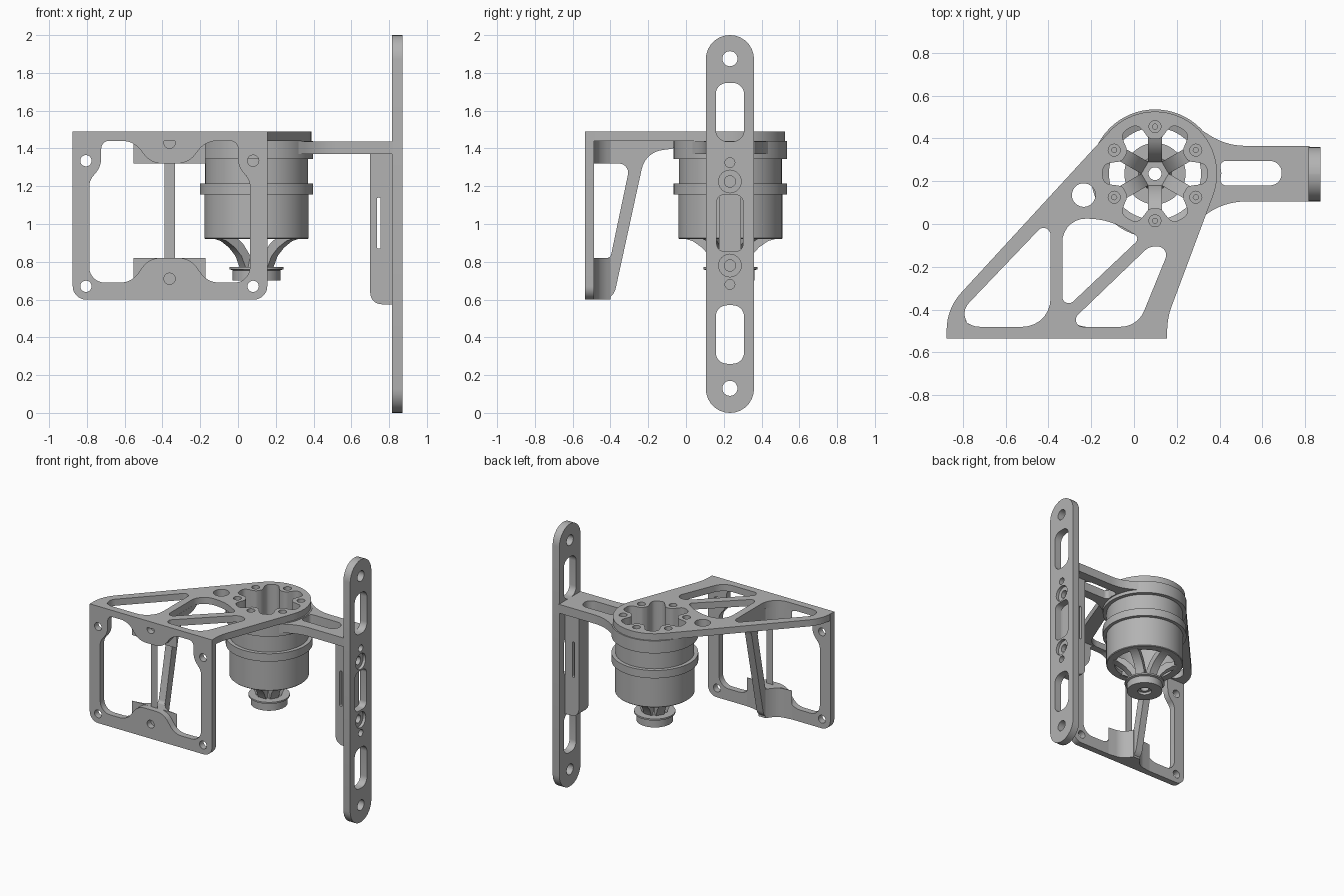
import bpy, bmesh
from math import sin, cos, tanh, pi, radians
from mathutils import Matrix, Vector

if "Cube" in bpy.data.objects:
    bpy.data.objects.remove(bpy.data.objects["Cube"], do_unlink=True)

grey = bpy.data.materials.new("machined grey")
grey.use_nodes = True
grey.diffuse_color = (0.45, 0.45, 0.45, 1)
grey.node_tree.nodes["Principled BSDF"].inputs["Base Color"].default_value = grey.diffuse_color

CX, CY = 0.098, 0.235   # motor axis
PLANES = {"xy": ((1, 0, 0), (0, 1, 0), (0, 0, 1)),
          "xz": ((1, 0, 0), (0, 0, 1), (0, -1, 0)),
          "yz": ((0, 1, 0), (0, 0, 1), (1, 0, 0))}


def finish(name, bm):
    bmesh.ops.remove_doubles(bm, verts=bm.verts, dist=0.0002)
    bmesh.ops.recalc_face_normals(bm, faces=bm.faces)
    mesh = bpy.data.meshes.new(name)
    bm.to_mesh(mesh)
    bm.free()
    mesh.materials.append(grey)
    mesh.polygons.foreach_set("use_smooth", [True] * len(mesh.polygons))
    mesh.set_sharp_from_angle(angle=radians(32))
    obj = bpy.data.objects.new(name, mesh)
    bpy.context.collection.objects.link(obj)
    return obj


def rounded(pts, steps=7):
    """Closed outline; an optional third value is how far a corner is trimmed."""
    out = []
    for i, p in enumerate(pts):
        c = Vector(p[:2])
        if len(p) < 3:
            out.append(c)
            continue
        to_prev = (Vector(pts[i - 1][:2]) - c).normalized()
        to_next = (Vector(pts[(i + 1) % len(pts)][:2]) - c).normalized()
        a, b = c + to_prev * p[2], c + to_next * p[2]
        w = sin(to_prev.angle(to_next) / 2)
        for k in range(steps + 1):
            t = k / steps
            u, v, s = (1 - t) ** 2, 2 * t * (1 - t) * w, t * t
            out.append((a * u + c * v + b * s) / (u + v + s))
    return [p for i, p in enumerate(out) if (p - out[i - 1]).length > 0.0005]


def circle(x, y, r, n=32):
    return [Vector((x + r * cos(2 * pi * k / n), y + r * sin(2 * pi * k / n))) for k in range(n)]


def slot(x0, x1, y0, y1, r):
    return rounded([(x0, y0, r), (x1, y0, r), (x1, y1, r), (x0, y1, r)])


def slab(name, plane, low, high, outline, holes=()):
    """Extrude an outline with holes between two positions along the plane's normal."""
    curve = bpy.data.curves.new(name, "CURVE")
    curve.dimensions, curve.fill_mode = "2D", "BOTH"
    curve.extrude = abs(high - low) / 2
    for loop in (outline, *holes):
        spline = curve.splines.new("POLY")
        spline.points.add(len(loop) - 1)
        for pt, co in zip(spline.points, loop):
            pt.co = (co[0], co[1], 0, 1)
        spline.use_cyclic_u = True
    temp = bpy.data.objects.new(name + "_outline", curve)
    bpy.context.collection.objects.link(temp)
    bpy.context.view_layer.update()
    mesh = bpy.data.meshes.new_from_object(temp.evaluated_get(bpy.context.evaluated_depsgraph_get()))
    bpy.data.objects.remove(temp, do_unlink=True)
    bpy.data.curves.remove(curve)
    bm = bmesh.new()
    bm.from_mesh(mesh)
    bpy.data.meshes.remove(mesh)
    axes = Matrix(PLANES[plane]).transposed()
    shift = Vector([abs(c) * (low + high) / 2 for c in PLANES[plane][2]])
    bm.transform(Matrix.Translation(shift) @ axes.to_4x4())
    return finish(name, bm)


def lathe(name, profile, n=64):
    """Closed radius-height profile turned about the motor axis."""
    bm = bmesh.new()
    rings = [[bm.verts.new((CX + r * cos(2 * pi * k / n), CY + r * sin(2 * pi * k / n), z))
              for r, z in profile] for k in range(n)]
    m = len(profile)
    for k in range(n):
        a, b = rings[k], rings[(k + 1) % n]
        for j in range(m):
            bm.faces.new((a[j], b[j], b[(j + 1) % m], a[(j + 1) % m]))
    return finish(name, bm)


# Six-lobed opening and the screw ring around it
flower = []
for k in range(120):
    ang = 2 * pi * k / 120
    r = 0.203 + 0.043 * tanh(2 * cos(6 * ang))
    flower.append(Vector((CX + r * cos(ang), CY + r * sin(ang))))
screws = [circle(CX + 0.22 * cos(a), CY + 0.22 * sin(a), 0.028, 20)
          for a in (radians(30 + 60 * k) for k in range(6))]
pilots = [circle(CX + 0.22 * cos(a), CY + 0.22 * sin(a), 0.012, 12)
          for a in (radians(30 + 60 * k) for k in range(6))]

# Top plate with lightening pockets
arc = [(CX + 0.29 * cos(radians(a)), CY + 0.29 * sin(radians(a))) for a in range(-21, 138, 4)]
top_outline = rounded([(-0.875, -0.535), (0.155, -0.535), (0.155, -0.44, 0.06)] + arc
                      + [(-0.875, -0.395, 0.1)])
left_pocket = rounded([(-0.82, -0.42 + 0.0, 0.07), (-0.76, -0.48, 0.04), (-0.39, -0.48, 0.13),
                       (-0.39, 0.03, 0.08)])
middle_pocket = rounded([(-0.335, -0.41, 0.07), (0.03, -0.065, 0.03), (-0.12, 0.025, 0.1),
                         (-0.335, 0.025, 0.11)])
right_pocket = rounded([(-0.32, -0.48, 0.08), (0.017, -0.48, 0.08), (0.17, -0.105, 0.06),
                        (0.07, -0.105, 0.03)])
slab("top_plate", "xy", 1.44, 1.49, top_outline,
     [left_pocket, middle_pocket, right_pocket, circle(-0.235, 0.135, 0.055), flower] + screws)

# Front plate: window outline mirrored left to right about its middle
MX = -0.362
half = [(0.0, 1.32), (0.10, 1.32, 0.06), (0.19, 1.44, 0.06), (0.362, 1.44, 0.04),
        (0.362, 1.29, 0.06), (0.425, 1.24, 0.04), (0.425, 0.69, 0.08),
        (0.20, 0.69, 0.06), (0.11, 0.82, 0.06), (0.0, 0.82)]
window = rounded([(MX + p[0], *p[1:]) for p in half]
                 + [(MX - p[0], *p[1:]) for p in reversed(half[1:-1])])
bolts = [circle(x, z, 0.03, 20) for x in (-0.805, 0.08) for z in (1.335, 0.67)]
bosses = [circle(MX, z, 0.03, 20) for z in (1.43, 0.71)]
slab("front_plate", "xz", -0.535, -0.487,
     rounded([(-0.875, 0.6, 0.07), (0.155, 0.6, 0.07), (0.155, 1.49), (-0.875, 1.49)]),
     [window] + bolts + bosses)

# Gussets behind the front plate and the slanted brace joining them
side = [(0.19, -0.487), (0.10, -0.475, 0.03), (0.055, -0.44, 0.03), (0.03, -0.40)]
gusset = rounded([(MX + p[0], *p[1:]) for p in side]
                 + [(MX - p[0], *p[1:]) for p in reversed(side)])
slab("lower_gusset", "xy", 0.6, 0.82, gusset)
slab("upper_gusset", "xy", 1.32, 1.44, gusset)
slab("brace", "yz", MX - 0.028, MX + 0.028,
     rounded([(-0.49, 0.6), (-0.385, 0.6, 0.06), (-0.215, 1.38, 0.09), (-0.06, 1.40, 0.03),
              (0.0, 1.44), (-0.49, 1.44)]),
     [rounded([(-0.489, 0.82), (-0.40, 0.82, 0.02), (-0.295, 1.32, 0.06), (-0.489, 1.32)])])

# Motor mount disc and arm
slab("mount_disc", "xy", 1.345, 1.44, circle(CX, CY, 0.30, 64), [flower] + pilots)
slab("arm", "xy", 1.37, 1.437,
     rounded([(0.29, 0.455), (0.43, 0.365, 0.09), (0.82, 0.365), (0.82, 0.105),
              (0.43, 0.105, 0.09), (0.29, 0.015), (0.365, CY)]),
     [rounded([(0.40, 0.18, 0.03), (0.69, 0.18, 0.056), (0.69, 0.295, 0.056),
               (0.40, 0.295, 0.03), (0.408, 0.237)])])

# Upright mounting bar: two layers so that the screw holes are stepped
BY = 0.2325
for name, x0, x1, screw_r in (("bar_back", 0.815, 0.85, 0.03), ("bar_face", 0.85, 0.872, 0.06)):
    holes = [slot(BY - 0.075, BY + 0.075, 1.437, 1.747, 0.06),
             slot(BY - 0.075, BY + 0.075, 0.26, 0.57, 0.06),
             slot(BY - 0.07, BY + 0.07, 0.855, 1.155, 0.04)]
    holes += [circle(BY, z, 0.04, 24) for z in (0.13, 1.875)]
    holes += [circle(BY, z, screw_r, 24) for z in (0.78, 1.225)]
    holes += [circle(BY, z, 0.026, 20) for z in (0.68, 1.325)]
    slab(name, "yz", x0, x1, slot(BY - 0.1275, BY + 0.1275, 0.0, 2.0, 0.127), holes)

# Stiffening post behind the bar
slab("post", "xz", BY - 0.058, BY + 0.058,
     rounded([(0.70, 0.575, 0.06), (0.816, 0.575), (0.816, 1.38), (0.70, 1.38)]),
     [slot(0.735, 0.755, 0.87, 1.14, 0.009)])

# Motor housing
slab("motor_neck", "xy", 1.215, 1.345, circle(CX, CY, 0.272, 64), [flower])
lathe("motor_body", [(0.245, 1.215), (0.30, 1.215), (0.30, 1.155), (0.275, 1.155),
                     (0.275, 0.925), (0.27, 0.92), (0.215, 0.92), (0.215, 0.945), (0.245, 0.955)])

# Curved spokes of the motor bell
spoke = [(0.235, 0.92), (0.20, 0.91), (0.15, 0.875), (0.11, 0.83), (0.085, 0.77), (0.045, 0.77),
         (0.055, 0.83), (0.10, 0.895), (0.15, 0.935), (0.235, 0.955)]
first = slab("bell_spoke_1", "xz", -0.032, 0.032, spoke)
for k in range(6):
    obj = first if k == 0 else first.copy()
    obj.name = f"bell_spoke_{k + 1}"
    if k:
        bpy.context.collection.objects.link(obj)
    obj.location = (CX, CY, 0)
    obj.rotation_euler.z = radians(30 + 60 * k)

# Hub and output pulley
lathe("hub", [(0.03, 0.765), (0.078, 0.765), (0.065, 0.83), (0.03, 0.83)], 40)
lathe("pulley", [(0.03, 0.72), (0.05, 0.72), (0.05, 0.70), (0.127, 0.70), (0.127, 0.755),
                 (0.143, 0.76), (0.143, 0.772), (0.03, 0.772)], 48)
